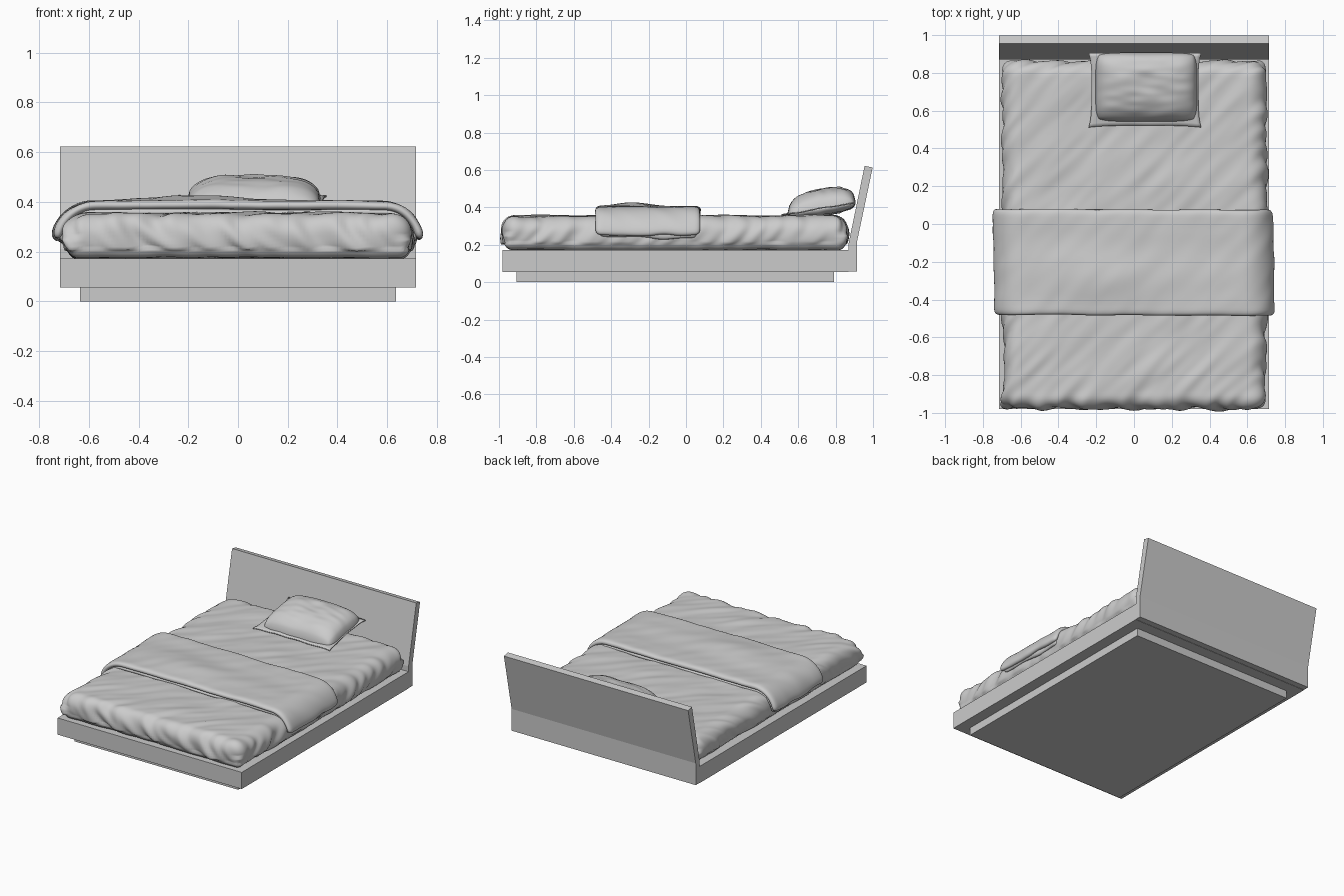
import bpy, bmesh, math
from mathutils import Vector, noise

if "Cube" in bpy.data.objects:
    bpy.data.objects.remove(bpy.data.objects["Cube"])


def finish(name, bm, smooth):
    bmesh.ops.remove_doubles(bm, verts=bm.verts, dist=1e-5)
    bmesh.ops.recalc_face_normals(bm, faces=bm.faces)
    for f in bm.faces:
        f.smooth = smooth
    me = bpy.data.meshes.new(name)
    bm.to_mesh(me)
    bm.free()
    ob = bpy.data.objects.new(name, me)
    bpy.context.collection.objects.link(ob)
    return ob


def prism(name, profile, hx):
    """Extrude a (y, z) profile across x."""
    bm = bmesh.new()
    face = bm.faces.new([bm.verts.new((-hx, y, z)) for y, z in profile])
    ext = bmesh.ops.extrude_face_region(bm, geom=[face])
    bmesh.ops.translate(bm, vec=(2 * hx, 0, 0),
                        verts=[g for g in ext["geom"] if isinstance(g, bmesh.types.BMVert)])
    return finish(name, bm, False)


def slab(name, half, step, fn):
    """Dense box of half sizes, every point reshaped by fn."""
    bm = bmesh.new()
    n = [max(4, round(2 * h / step)) for h in half]
    for a in range(3):
        b, c = (a + 1) % 3, (a + 2) % 3
        for sign in (-1, 1):
            rows = []
            for i in range(n[b] + 1):
                row = []
                for j in range(n[c] + 1):
                    p = Vector((0, 0, 0))
                    p[a] = sign * half[a]
                    p[b] = half[b] * (2 * i / n[b] - 1)
                    p[c] = half[c] * (2 * j / n[c] - 1)
                    row.append(bm.verts.new(fn(p)))
                rows.append(row)
            for i in range(n[b]):
                for j in range(n[c]):
                    bm.faces.new((rows[i][j], rows[i + 1][j],
                                  rows[i + 1][j + 1], rows[i][j + 1]))
    return finish(name, bm, True)


def rounded(p, half, r):
    """Move a box-surface point onto a rounded box; also return its direction."""
    inner = Vector([max(-(h - q), min(h - q, v)) for v, h, q in zip(p, half, r)])
    d = Vector([(v - i) / q for v, i, q in zip(p, inner, r)]).normalized()
    return inner + Vector([k * q for k, q in zip(d, r)]), d


def wrinkle(x, y, z, across, along):
    """Noise stretched along the diagonal."""
    return noise.noise(Vector(((x - y + 0.8 * z) * across, (x + y) * along, z * 5)))


# Wooden base, frame and leaning headboard
prism("plinth", [(-0.905, 0), (0.79, 0), (0.79, 0.055), (-0.905, 0.055)], 0.635)
prism("bed_frame", [(-0.98, 0.055), (0.87, 0.055), (0.87, 0.172), (-0.98, 0.172)], 0.715)
prism("headboard", [(0.87, 0.057), (0.913, 0.057), (0.913, 0.21), (0.998, 0.613),
                    (0.955, 0.622), (0.87, 0.21)], 0.715)

# Mattress with diagonal creases, deeper on the sides
M = (0.698, 0.922, 0.09)


def mattress(p):
    r = (0.095, 0.075, 0.09) if p.z >= 0 else (0.05, 0.05, 0.08)
    q, d = rounded(p, M, r)
    side = math.hypot(d.x, d.y)
    amp = 0.006 + 0.014 * side
    if p.y < -0.6:
        amp += 0.008 * (-0.6 - p.y) / 0.32
    if d.z < -0.6:
        amp = 0.003
    q += d * amp * wrinkle(q.x, q.y, q.z, 13, 2.5)
    q += d * 0.008 * noise.noise(q * 4)
    return q + Vector((0.003, -0.06, 0.263))


slab("mattress", M, 0.015, mattress)


# Folded blanket: two layers draped over the mattress sides
def blanket_layer(name, length, hy, thick, x0, radius, seed):
    half = (length, hy, thick / 2)

    def drape(p):
        q, d = rounded(p, half, (0.03, 0.03, thick / 2))
        soft = noise.noise(Vector((q.x * 2.5, q.y * 6, seed)))
        fine = wrinkle(q.x, q.y, seed, 9, 3)
        off = q.z + (0.008 * soft + 0.004 * fine) * (1 if q.z > 0 else 0.4)
        off += 0.018 * math.exp(-((q.x + 0.2) / 0.3) ** 2 - ((q.y + 0.08) / 0.13) ** 2)
        s, sg = abs(q.x), (1 if q.x >= 0 else -1)
        s += 0.015 * noise.noise(Vector((q.y * 7, sg, seed))) * max(0, s - 0.5) / 0.3
        y = q.y - 0.203 + 0.006 * noise.noise(Vector((q.x * 5, seed, 1))) - 0.003 * q.x
        a = max(0, s - x0) / radius
        x = min(s, x0) + math.sin(a) * (radius + off)
        z = 0.235 + math.cos(a) * (radius + off)
        return Vector((sg * x - 0.018 * (q.y + 0.1), y, z))

    return slab(name, half, 0.015, drape)


blanket_layer("blanket_lower_layer", 0.775, 0.265, 0.03, 0.585, 0.122, 3.7)
blanket_layer("blanket_upper_layer", 0.80, 0.28, 0.036, 0.58, 0.15, 8.2)


# Pillow, tilted up toward the headboard
def tilt(y):
    return 0.359 + (y - 0.51) * 0.165


P = (0.268, 0.182, 0.03)


def pillow(p):
    u, v, w = (p[i] / P[i] for i in range(3))
    x = 0.065 + p.x * (1 - 0.07 * v ** 6)
    y = 0.725 + p.y * (1 - 0.07 * u ** 6)
    dome = math.sqrt(max(0, (1 - u ** 4) * (1 - abs(v) ** 3)))
    crease = 0.008 * noise.noise(Vector((x * 8, y * 22, 2))) * dome
    z = tilt(y) + w * (0.006 + (0.098 if w > 0 else 0.035) * dome) + crease * w
    return Vector((x, y, z))


slab("pillow", P, 0.009, pillow)

# Thin flared border around the pillow
F = (0.298, 0.197, 0.003)


def border(p):
    u, v = p.x / F[0], p.y / F[1]
    x = 0.058 + p.x * (0.95 + 0.05 * v ** 4)
    y = 0.708 + p.y * (1 if v > 0 else 0.95 + 0.05 * u ** 4)
    return Vector((x, y, tilt(y) + p.z + 0.006 * noise.noise(Vector((x * 9, y * 9, 5)))))


slab("pillow_border", F, 0.02, border)
